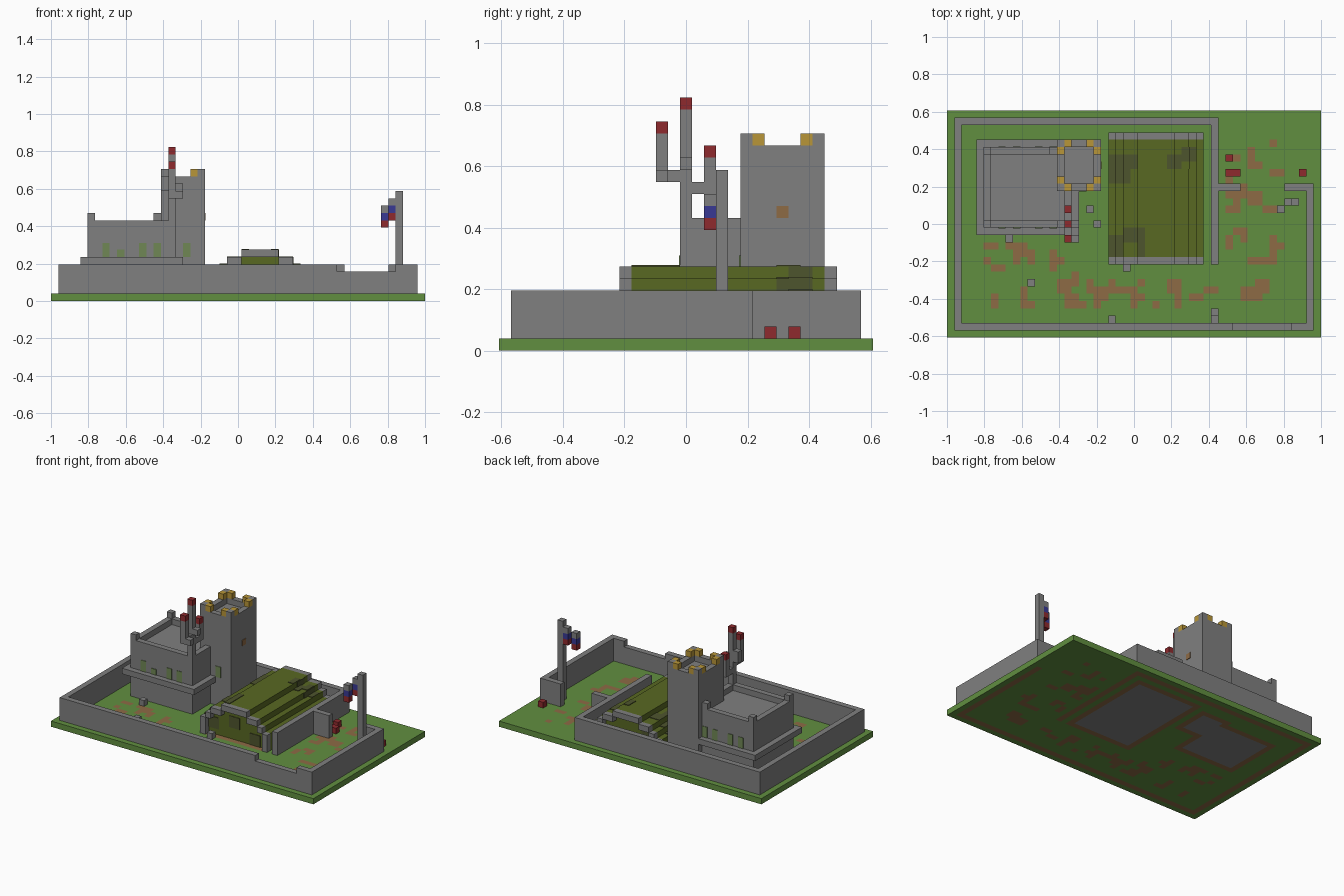
import bpy, bmesh, random
from mathutils import Matrix, Vector

cube = bpy.data.objects.get("Cube")
if cube:
    bpy.data.objects.remove(cube, do_unlink=True)

U = 2 / 51            # edge of one block
NX, NY = 51, 31       # blocks along x and y


def material(name, *rgb):
    m = bpy.data.materials.new(name)
    m.use_nodes = True
    m.diffuse_color = (*rgb, 1)
    m.node_tree.nodes["Principled BSDF"].inputs["Base Color"].default_value = (*rgb, 1)
    return m


stone = material("stone_grey", .214, .214, .214)
grass = material("grass_green", .12, .275, .051)
dirt = material("dirt_brown", .27, .145, .06)
olive = material("olive_roof", .098, .138, .016)
moss = material("dark_moss", .076, .089, .027)
red = material("red", .275, .023, .027)
blue = material("blue", .04, .04, .296)
gold = material("gold", .48, .305, .04)
glass = material("pale_green", .162, .242, .091)


def finish(name, bm, *mats):
    me = bpy.data.meshes.new(name)
    bm.to_mesh(me)
    bm.free()
    for m in mats:
        me.materials.append(m)
    ob = bpy.data.objects.new(name, me)
    bpy.context.scene.collection.objects.link(ob)
    return ob


def blocks(name, mat, *boxes):
    """One object from boxes given as (x, y, z, width, depth, height) in blocks."""
    bm = bmesh.new()
    for x, y, z, w, d, h in boxes:
        mid = Vector((x + w / 2 - NX / 2, y + d / 2 - NY / 2, z + h / 2)) * U
        size = Matrix.Diagonal((w * U, d * U, h * U, 1))
        bmesh.ops.create_cube(bm, size=1, matrix=Matrix.Translation(mid) @ size)
    return finish(name, bm, mat)


# Ground slab, coloured per cell
random.seed(4)
soil = set()
for x0, x1, y0, y1, count in ((5, 44, 4, 8, 36), (5, 17, 9, 13, 12), (38, 45, 4, 29, 30)):
    for _ in range(count):
        x, y = random.randint(x0, x1 - 1), random.randint(y0, y1 - 1)
        soil |= {(x, y), random.choice([(x + 1, y), (x, y + 1), (x, y)])}


def ground_index(x, y):
    if 22 < x < 34 and 10 < y < 27 or 5 < x < 16 and 15 < y < 25:
        return 2
    if 15 < x < 20 and 20 < y < 26:
        return 2
    ring = x == 1 and 0 < y < 30 or y == 1 and 0 < x < 50
    ring = ring or x == 49 and 0 < y < 21 or y == 29 and 0 < x < 37
    ring = ring or x == 36 and 9 < y < 30
    ring = ring or 4 < x < 17 and 14 < y < 26 or 14 < x < 21 and 19 < y < 27
    ring = ring or 21 < x < 35 and 9 < y < 28
    return 1 if ring or (x, y) in soil else 0


bm = bmesh.new()
bmesh.ops.create_grid(bm, x_segments=NX, y_segments=NY, size=.5,
                      matrix=Matrix.Diagonal((NX * U, NY * U, 1, 1)))
top = bmesh.ops.extrude_face_region(bm, geom=bm.faces[:])["geom"]
bmesh.ops.translate(bm, vec=(0, 0, U), verts=[g for g in top if isinstance(g, bmesh.types.BMVert)])
bmesh.ops.recalc_face_normals(bm, faces=bm.faces[:])
for f in bm.faces:
    if abs(f.normal.z) > .5:
        c = f.calc_center_median() / U
        f.material_index = ground_index(int(c.x + NX / 2), int(c.y + NY / 2))
finish("ground", bm, grass, dirt, stone)

# Perimeter wall, with a lowered stretch at the front
blocks("perimeter_wall", stone,
       (1, 1, 1, 38, 1, 4), (39, 1, 1, 8, 1, 3), (47, 1, 1, 3, 1, 4),
       (1, 2, 1, 1, 27, 4), (1, 29, 1, 36, 1, 4), (36, 10, 1, 1, 19, 4),
       (49, 2, 1, 1, 19, 4), (46, 20, 1, 3, 1, 4), (37, 20, 1, 3, 1, 4))
blocks("wall_buttresses", stone, (22, 2, 1, 1, 1, 2), (36, 2, 1, 1, 1, 3), (36, 3, 1, 1, 1, 1))
blocks("rubble", stone, *[(x, y, 1, 1, 1, 1) for x, y in
                          ((8, 13), (11, 7), (19, 17), (20, 15), (24, 9))])
blocks("red_barrels", red, (38, 24, 1, 1, 1, 1), (38, 22, 1, 2, 1, 1), (48, 22, 1, 1, 1, 1))

# Keep: body, ledge, parapet and raised corners
blocks("keep_body", stone, (5, 15, 1, 12, 11, 9))
blocks("keep_ledge", stone, (4, 14, 5, 14, 13, 1))
blocks("keep_parapet", stone, (5, 15, 10, 12, 1, 1), (5, 25, 10, 12, 1, 1),
       (5, 16, 10, 1, 9, 1), (16, 16, 10, 1, 9, 1))
blocks("keep_corners", stone, (5, 15, 11, 1, 1, 1), (5, 25, 11, 1, 1, 1), (14, 25, 11, 1, 1, 1))
T = .1                # thickness of painted plates, in blocks
blocks("keep_windows", glass, *[(x, y, 6, 1, T, 1.9) for x in (7, 9, 12, 14)
                                for y in (15 - T, 26) if (x, y) != (9, 15 - T)],
       (9, 15 - T, 6, 1, T, 1), (18, 20 - T, 6, 1, T, 1.9))

# Tower with sunken roof, grey corners and gold merlons
blocks("tower", stone, (15, 20, 1, 6, 7, 15))
blocks("tower_parapet", stone, (15, 20, 16, 6, 1, 1), (15, 26, 16, 6, 1, 1),
       (15, 21, 16, 1, 5, 1), (20, 21, 16, 1, 5, 1))
blocks("tower_corners", stone, *[(x, y, 17, 1, 1, 1) for x in (15, 20) for y in (20, 26)])
blocks("tower_merlons", gold, *[(x, y, 17, 1, 1, 1) for x in (15, 20) for y in (21, 25)],
       *[(x, y, 17, 1, 1, 1) for x in (16, 19) for y in (20, 26)])
blocks("tower_window", dirt, (21, 23, 11, T, 1, 1))

# Branched mast on the front corner of the keep
blocks("mast", stone, (16, 15, 11, 1, 1, 9),
       (16, 13, 14, 1, 2, 1), (16, 13, 15, 1, 1, 3),
       (16, 16, 13, 1, 2, 1), (16, 17, 14, 1, 1, 2),
       (15, 15, 15, 1, 1, 2), (17, 13, 14, 1, 1, 1), (17, 15, 15, 1, 1, 1))
blocks("mast_tips", red, (16, 15, 20, 1, 1, 1), (16, 13, 18, 1, 1, 1), (16, 17, 16, 1, 1, 1))


# Bunker: stepped vault between two stone end arches
def vault(x):
    return (7, 7, 7, 6, 6, 5, 4)[abs(x - 28)]


span = range(22, 35)
blocks("bunker_vault", olive, *[(x, 11, 1, 1, 16, vault(x) - 1) for x in span])
arch = []
for x in span:
    low = 1 if abs(x - 28) > 5 else vault(x) - 1
    arch += [(x, y, low, 1, 1, vault(x) - low) for y in (10, 27)]
blocks("bunker_arches", stone, *arch)
patches = [(22, 21, 3, 4), (25, 23, 1, 2), (30, 23, 2, 2), (32, 24, 2, 2),
           (22, 11, 2, 3), (24, 13, 3, 2), (26, 11, 1, 3)]
blocks("bunker_moss", moss, *[(x, y, vault(x), 1, d, T) for x0, y, w, d in patches
                              for x in range(x0, x0 + w)],
       (33, 23, 5, T, 3, 1), (31, 24, 6, T, 2, 1))
blocks("bunker_moss_front", moss, *[(x, 11 - T, z, 2, T, 2) for x, z in ((23, 2), (27, 3), (31, 1))],
       *[(x, 27, z, 2, T, 2) for x, z in ((24, 3), (29, 1))])

# Flag pole with a stepped flag
blocks("flag_pole", stone, (47, 18, 1, 1, 1, 14))
for part, mat, z in (("top", stone, 12), ("middle", blue, 11), ("bottom", red, 10)):
    blocks("flag_" + part, mat, (45, 17, z, 1, 1, 1), (46, 18, z + 1, 1, 1, 1))
